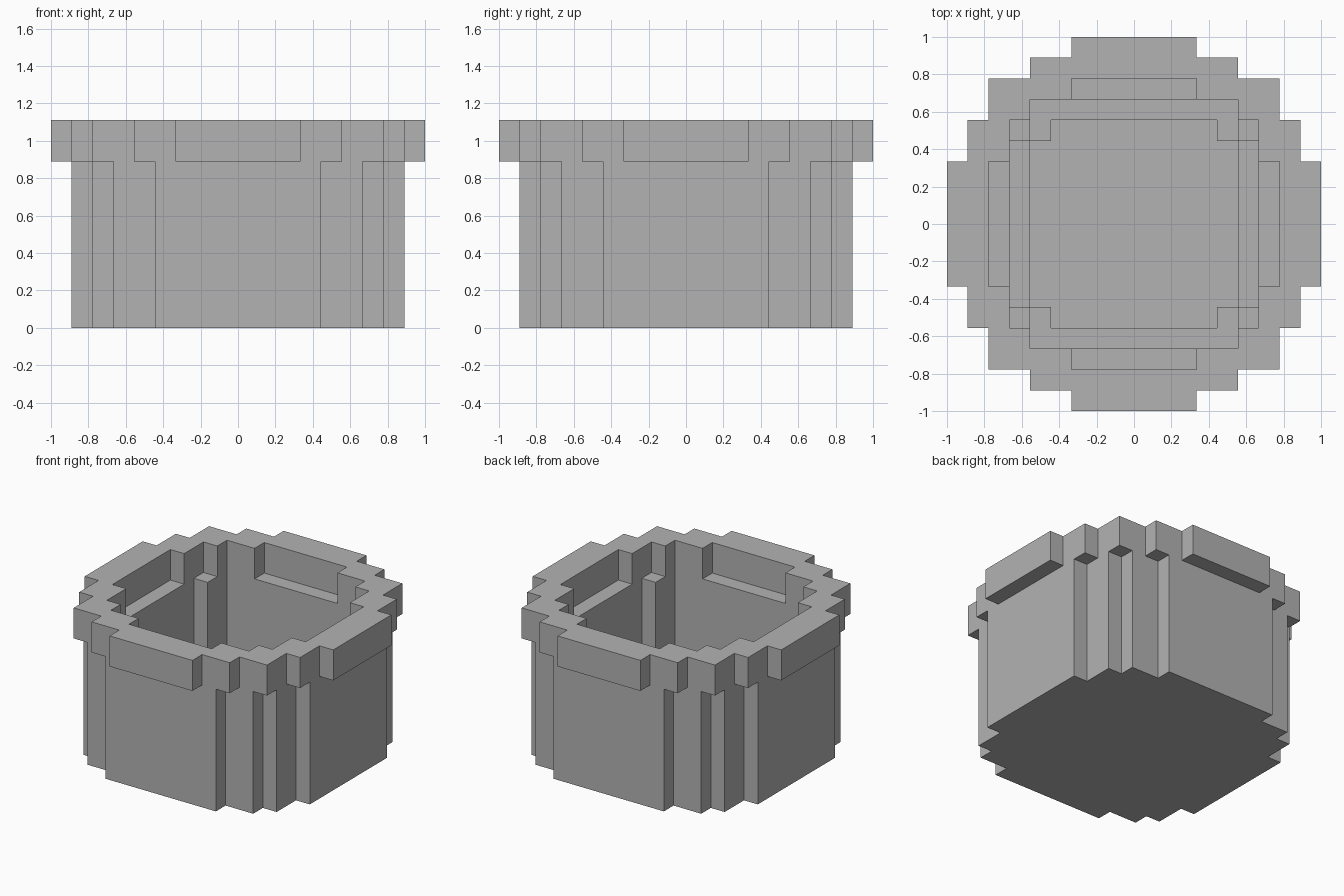
import bpy
import bmesh

U = 1 / 9  # one block step

cube = bpy.data.objects.get("Cube")
if cube:
    bpy.data.objects.remove(cube, do_unlink=True)

grey = bpy.data.materials.new("plain_grey")
grey.use_nodes = True
grey.diffuse_color = (0.45, 0.45, 0.45, 1)
grey.node_tree.nodes["Principled BSDF"].inputs["Base Color"].default_value = grey.diffuse_color


def prism(name, quarter, z0, z1):
    """Extrude a stepped outline, given as one quarter and mirrored in x and y."""
    outline = list(quarter)
    outline += [(-x, y) for x, y in reversed(quarter)]
    outline += [(-x, -y) for x, y in outline]
    bm = bmesh.new()
    base = bm.faces.new([bm.verts.new((x * U, y * U, z0 * U)) for x, y in outline])
    top = bmesh.ops.extrude_face_region(bm, geom=[base])["geom"]
    for v in top:
        if isinstance(v, bmesh.types.BMVert):
            v.co.z = z1 * U
    bmesh.ops.recalc_face_normals(bm, faces=bm.faces)
    mesh = bpy.data.meshes.new(name)
    bm.to_mesh(mesh)
    bm.free()
    mesh.materials.append(grey)
    obj = bpy.data.objects.new(name, mesh)
    bpy.context.collection.objects.link(obj)
    return obj


def combine(target, tool, operation):
    """Apply a boolean and discard the tool object."""
    mod = target.modifiers.new(tool.name, "BOOLEAN")
    mod.operation = operation
    mod.solver = "EXACT"
    mod.object = tool
    bpy.context.view_layer.objects.active = target
    bpy.ops.object.modifier_apply(modifier=mod.name)
    bpy.data.objects.remove(tool, do_unlink=True)


# Stepped round body, with the wider rim on top
pot = prism("pot", [(8, 4), (7, 4), (7, 6), (6, 6), (6, 7), (4, 7), (4, 8)], 0, 9)
rim = prism("rim", [(9, 3), (8, 3), (8, 5), (7, 5), (7, 7),
                    (5, 7), (5, 8), (3, 8), (3, 9)], 8, 10)
combine(pot, rim, "UNION")

# Hollow: rim opening, main cavity with corner posts, and a shallow floor well
opening = prism("rim_opening", [(7, 3), (6, 3), (6, 5), (5, 5),
                                (5, 6), (3, 6), (3, 7)], 8, 11)
cavity = prism("cavity", [(6, 4), (5, 4), (5, 6)], 2, 12)
well = prism("floor_well", [(5, 4), (4, 4), (4, 5)], 1, 13)
for cutter in (opening, cavity, well):
    combine(pot, cutter, "DIFFERENCE")
